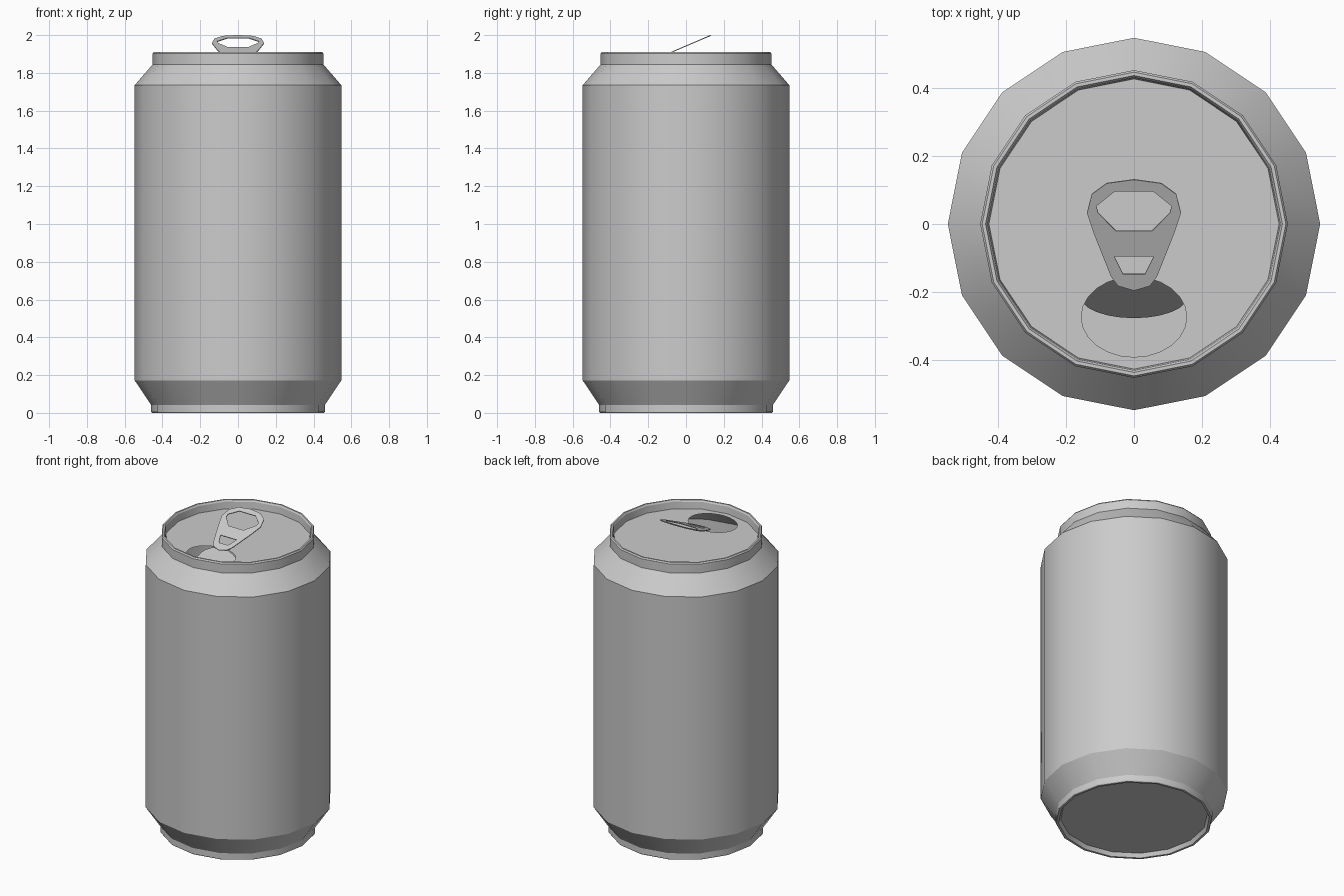
import bpy, bmesh, math
from mathutils import Vector

if "Cube" in bpy.data.objects:
    bpy.data.objects.remove(bpy.data.objects["Cube"])

SIDES = 16
LID_Z = 1.856


def ring(r, z, n=SIDES):
    return [(r * math.cos(2 * math.pi * i / n), r * math.sin(2 * math.pi * i / n), z)
            for i in range(n)]


def finish(name, bm, smooth=False):
    me = bpy.data.meshes.new(name)
    bm.to_mesh(me)
    bm.free()
    ob = bpy.data.objects.new(name, me)
    bpy.context.collection.objects.link(ob)
    if smooth:
        bpy.ops.object.select_all(action='DESELECT')
        bpy.context.view_layer.objects.active = ob
        ob.select_set(True)
        bpy.ops.object.shade_smooth_by_angle(angle=math.radians(25))
    return ob


def fill_loops(loops):
    """Flat sheet bounded by the first loop with the other loops as holes."""
    bm = bmesh.new()
    edges = []
    for pts in loops:
        vs = [bm.verts.new(p) for p in pts]
        edges += [bm.edges.new((vs[i - 1], vs[i])) for i in range(len(vs))]
    bmesh.ops.triangle_fill(bm, edges=edges, use_beauty=True, normal=(0, 0, 1))
    for f in bm.faces:
        f.normal_update()
        if f.normal.z < 0:
            f.normal_flip()
    bmesh.ops.dissolve_limit(bm, angle_limit=0.01, verts=[], edges=bm.edges[:])
    return bm


# can body: lathed wall with rolled rim on top and recessed base
profile = [(0.43, 0.025), (0.442, 0), (0.456, 0), (0.46, 0.006), (0.46, 0.042),
           (0.547, 0.172), (0.547, 1.735), (0.452, 1.845), (0.452, 1.902),
           (0.446, 1.91), (0.436, 1.91), (0.430, 1.90), (0.426, LID_Z)]
bm = bmesh.new()
rows = [[bm.verts.new(p) for p in ring(r, z)] for r, z in profile]
for a, b in zip(rows, rows[1:]):
    for i in range(SIDES):
        j = (i + 1) % SIDES
        bm.faces.new((a[i], a[j], b[j], b[i]))
bm.faces.new(rows[0][::-1])
finish("can_body", bm, smooth=True)

# lid with the drinking hole
HINGE_Y, HOLE_RX, HOLE_RY = -0.155, 0.155, 0.118
hole = [(HOLE_RX * x, HINGE_Y - HOLE_RY + HOLE_RY * y, LID_Z) for x, y, _ in ring(1, 0, 24)]
finish("lid", fill_loops([ring(0.426, LID_Z), hole]))

# flap pushed down into the can, hinged below the tab
tilt = math.radians(59)
bm = bmesh.new()
bm.faces.new([bm.verts.new((x, HINGE_Y + (y - HINGE_Y) * math.cos(tilt),
                            z + (y - HINGE_Y) * math.sin(tilt))) for x, y, z in hole])
finish("opening_flap", bm)


# pull tab: mirrored half outlines laid on a raised slope
def tab_loop(half):
    pts = half + [(-x, y) for x, y in reversed(half) if x > 0]
    return [(x, y, 0) for x, y in pts]


outer = tab_loop([(0, -0.195), (0.047, -0.181), (0.068, -0.153), (0.117, -0.03),
                  (0.138, 0.033), (0.124, 0.088), (0.08, 0.12), (0, 0.131)])
finger_hole = tab_loop([(0.053, -0.02), (0.105, 0.033), (0.111, 0.053), (0.057, 0.096)])
rivet_hole = tab_loop([(0.032, -0.147), (0.058, -0.095)])
bm = fill_loops([outer, finger_hole, rivet_hole])
for v in bm.verts:
    v.co.z = LID_Z + 0.003 + (v.co.y + 0.195) * 0.428
tab = finish("pull_tab", bm)
mod = tab.modifiers.new("thickness", 'SOLIDIFY')
mod.thickness = 0.005
mod.offset = 0
